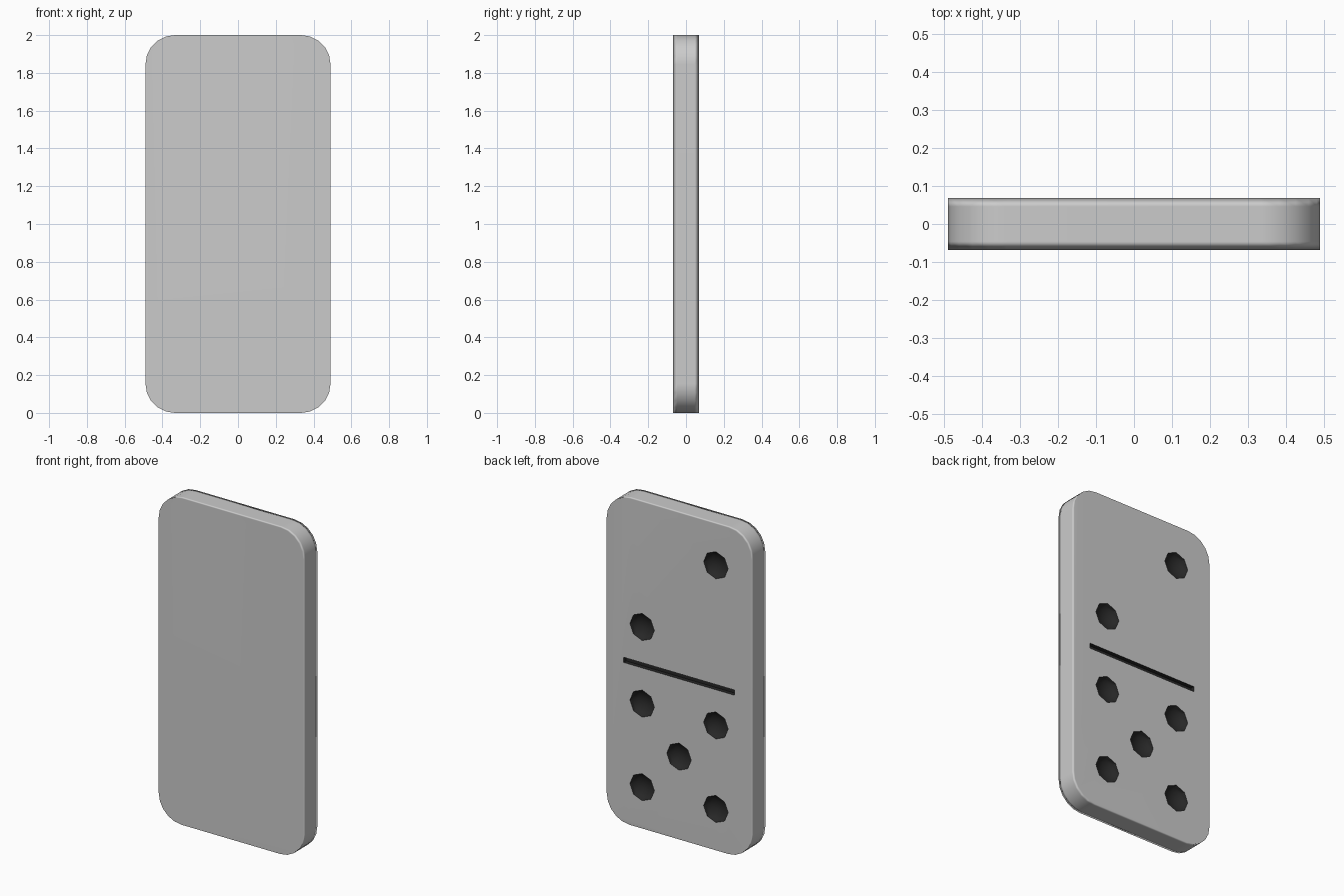
import bpy, bmesh, math
from mathutils import Matrix

if "Cube" in bpy.data.objects:
    bpy.data.objects.remove(bpy.data.objects["Cube"])

W, H, T, R, SEG = 0.49, 2.0, 0.068, 0.155, 5   # half width, height, half depth, corner radius

ivory = bpy.data.materials.new("ivory")
ivory.diffuse_color = (0.8, 0.8, 0.8, 1)
ivory.use_nodes = True
ivory.node_tree.nodes["Principled BSDF"].inputs["Base Color"].default_value = ivory.diffuse_color
black = bpy.data.materials.new("black")
black.diffuse_color = (0.02, 0.02, 0.02, 1)
black.use_nodes = True
black.node_tree.nodes["Principled BSDF"].inputs["Base Color"].default_value = black.diffuse_color


def make_object(name, bm, mat):
    bmesh.ops.recalc_face_normals(bm, faces=bm.faces)
    me = bpy.data.meshes.new(name)
    bm.to_mesh(me)
    bm.free()
    me.materials.append(mat)
    ob = bpy.data.objects.new(name, me)
    bpy.context.collection.objects.link(ob)
    return ob


# Tile: rounded rectangle outline, with support loops near the two rims
outline = []
corners = [(W - R, H - R), (-W + R, H - R), (-W + R, R), (W - R, R)]
for q, (cx, cz) in enumerate(corners):
    for i in range(SEG + 1):
        a = math.pi / 2 * (q + i / SEG)
        outline.append((cx + R * math.cos(a), cz + R * math.sin(a)))

bm = bmesh.new()
rings = [[bm.verts.new((x, y, z)) for x, z in outline]
         for y in (-T, -T + 0.022, T - 0.022, T)]
n = len(outline)
for a, b in zip(rings, rings[1:]):
    for i in range(n):
        j = (i + 1) % n
        bm.faces.new((a[i], a[j], b[j], b[i]))
bm.faces.new(rings[0])
bm.faces.new(rings[-1])
tile = make_object("domino_tile", bm, ivory)

# Cutter: eight-sided pip hollows and the divider groove on the back face
bm = bmesh.new()
pips = [(-0.25, 1.747), (0.25, 1.235),
        (0.25, 0.765), (-0.25, 0.765), (0, 0.507), (0.25, 0.253), (-0.25, 0.253)]
for x, z in pips:
    m = (Matrix.Translation((x, T, z)) @ Matrix.Diagonal((1, 0.6, 1, 1))
         @ Matrix.Rotation(math.pi / 2, 4, 'X'))
    bmesh.ops.create_uvsphere(bm, u_segments=8, v_segments=8, radius=0.083, matrix=m)
bmesh.ops.create_cube(bm, size=1, matrix=Matrix.Translation((0, T, 1))
                      @ Matrix.Diagonal((0.754, 0.05, 0.032, 1)))
cutter = make_object("pip_cutter", bm, black)
cutter.hide_render = True

# Carve the hollows
mod = tile.modifiers.new("carve", 'BOOLEAN')
mod.operation = 'DIFFERENCE'
mod.solver = 'EXACT'
mod.material_mode = 'TRANSFER'
mod.object = cutter
bpy.context.view_layer.objects.active = tile
bpy.ops.object.modifier_apply(modifier=mod.name)
bpy.data.objects.remove(cutter)

# Smooth shading: soft outer rims, crisp hollow edges, flat large faces
bm = bmesh.new()
bm.from_mesh(tile.data)
for f in bm.faces:
    f.smooth = True
for e in bm.edges:
    mid = (e.verts[0].co + e.verts[1].co) / 2
    inside = abs(mid.x) < 0.45 and 0.1 < mid.z < 1.9
    if inside and e.calc_face_angle(0) > math.radians(35):
        e.smooth = False
bm.to_mesh(tile.data)
bm.free()
wn = tile.modifiers.new("rim_shading", 'WEIGHTED_NORMAL')
wn.keep_sharp = True
